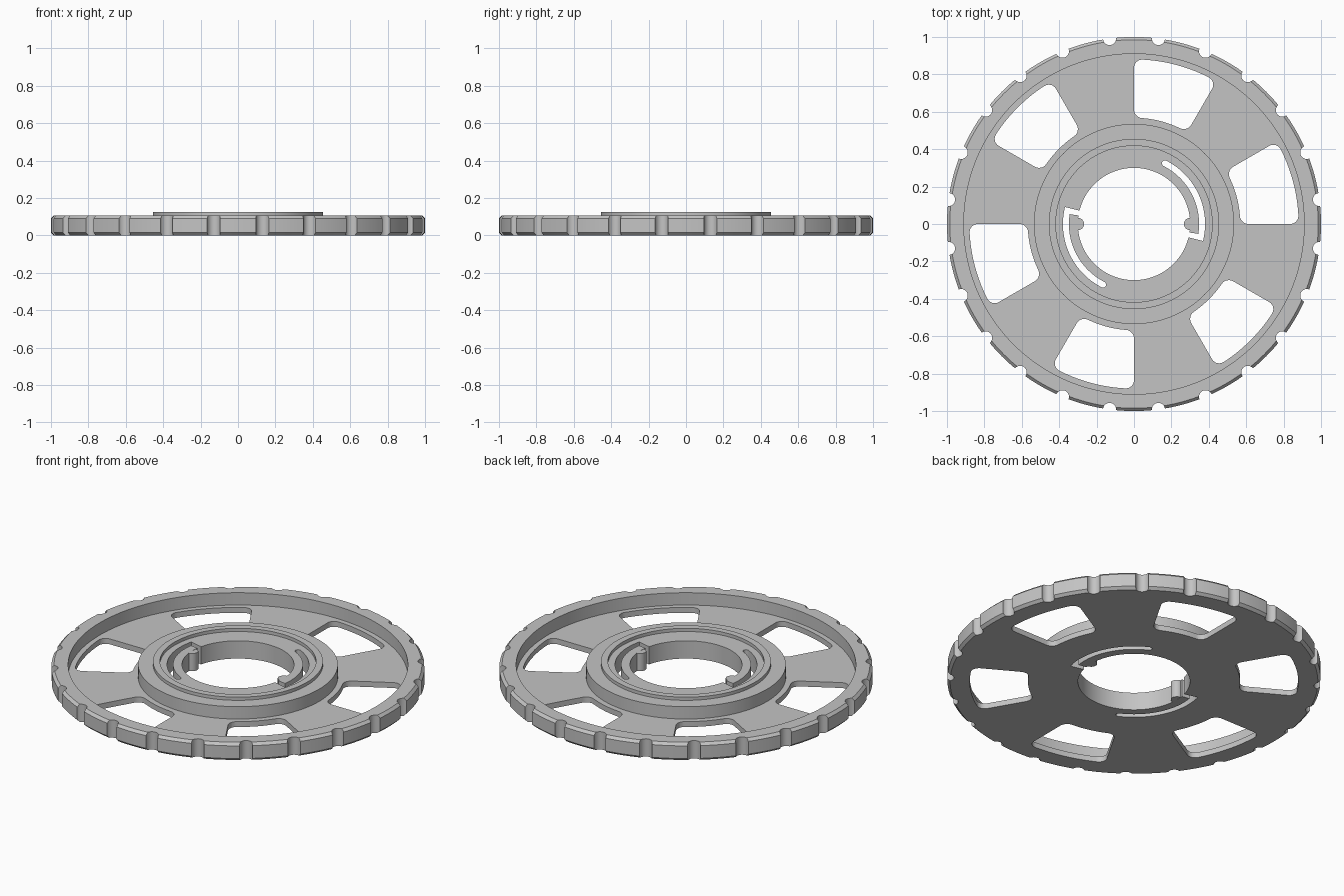
import bpy, bmesh
from math import sin, cos, pi, radians

cube = bpy.data.objects.get("Cube")
if cube:
    bpy.data.objects.remove(cube, do_unlink=True)

grey = bpy.data.materials.new("plain grey")
grey.use_nodes = True
colour = (0.55, 0.55, 0.55, 1)
grey.diffuse_color = colour
grey.node_tree.nodes["Principled BSDF"].inputs["Base Color"].default_value = colour


def make_object(name, bm):
    bmesh.ops.recalc_face_normals(bm, faces=bm.faces)
    mesh = bpy.data.meshes.new(name)
    bm.to_mesh(mesh)
    bm.free()
    mesh.materials.append(grey)
    obj = bpy.data.objects.new(name, mesh)
    bpy.context.collection.objects.link(obj)
    return obj


def lathe(name, profile, steps=192):
    """Revolve a closed (radius, height) profile about z."""
    bm = bmesh.new()
    rings = []
    for i in range(steps):
        a = 2 * pi * i / steps
        rings.append([bm.verts.new((r * cos(a), r * sin(a), z)) for r, z in profile])
    n = len(profile)
    for i in range(steps):
        p, q = rings[i], rings[(i + 1) % steps]
        for j in range(n):
            k = (j + 1) % n
            bm.faces.new((p[j], q[j], q[k], p[k]))
    return make_object(name, bm)


def prism(bm, polar, turn=0.0, z0=-0.1, z1=0.3):
    """Extrude an outline of (radius, angle) points, turned about z."""
    low, high = [[bm.verts.new((r * cos(a + turn), r * sin(a + turn), z))
                  for r, a in polar] for z in (z0, z1)]
    n = len(polar)
    bm.faces.new(low[::-1])
    bm.faces.new(high)
    for i in range(n):
        j = (i + 1) % n
        bm.faces.new((low[i], low[j], high[j], high[i]))


def arc(r, a0, a1, steps):
    return [(r, a0 + (a1 - a0) * i / steps) for i in range(steps + 1)]


def bend(rc, ac, radius, t0, t1, steps=8):
    """Small round corner centred on the polar point (rc, ac)."""
    ts = [t0 + (t1 - t0) * i / steps for i in range(steps + 1)]
    return [(rc + radius * cos(t), ac + radius * sin(t) / rc) for t in ts]


def round_post(bm, x, y, radius, z0, z1, steps=24):
    low, high = [[bm.verts.new((x + radius * cos(2 * pi * i / steps),
                                y + radius * sin(2 * pi * i / steps), z))
                  for i in range(steps)] for z in (z0, z1)]
    bm.faces.new(low[::-1])
    bm.faces.new(high)
    for i in range(steps):
        j = (i + 1) % steps
        bm.faces.new((low[i], low[j], high[j], high[i]))


# Wheel body: bore, hub with raised ring, thin web, chamfered rim
top, web, ring, bevel = 0.105, 0.032, 0.124, 0.015
wheel = lathe("wheel", [
    (0.30, 0), (1 - bevel, 0), (1, bevel), (1, top - bevel), (1 - bevel, top),
    (0.91, top), (0.91, web), (0.535, web), (0.535, top), (0.455, top),
    (0.455, ring), (0.418, ring), (0.418, top), (0.30, top)])

cut = bmesh.new()

# Six windows with rounded corners
r0, r1, span, f = 0.568, 0.88, radians(30), 0.045
inner, outer = r0 + f, r1 - f
window = (bend(outer, f / outer, f, -pi / 2, 0)
          + arc(r1, f / outer, span - f / outer, 16)[1:-1]
          + bend(outer, span - f / outer, f, 0, pi / 2)
          + bend(inner, span - f / inner, f, pi / 2, pi)
          + arc(r0, span - f / inner, f / inner, 16)[1:-1]
          + bend(inner, f / inner, f, pi, 3 * pi / 2))
for i in range(6):
    prism(cut, window, i * pi / 3)

# Two curved slots that free the spring arms
s0, s1 = 0.348, 0.38
end, tip, gap = radians(63), radians(-8.7), radians(-13.8)
mid, half = (s0 + s1) / 2, (s1 - s0) / 2
slot = (arc(s1, gap, end, 32)
        + bend(mid, end, half, 0, pi)[1:-1]
        + arc(s0, end, tip, 32)
        + [(0.26, tip), (0.26, gap)])
for i in range(2):
    prism(cut, slot, i * pi)

# Grip notches round the rim
for i in range(24):
    a = radians(7.5 + 15 * i)
    round_post(cut, cos(a), sin(a), 0.035, -0.1, 0.3)

cutter = make_object("cutter", cut)
cutter.hide_render = True
mod = wheel.modifiers.new("openings", "BOOLEAN")
mod.operation = "DIFFERENCE"
mod.solver = "EXACT"
mod.object = cutter
bpy.context.view_layer.update()
bpy.context.view_layer.objects.active = wheel
bpy.ops.object.modifier_apply(modifier=mod.name)
bpy.data.objects.remove(cutter, do_unlink=True)

# Round catches on the spring arm tips
bm = bmesh.new()
for side in (-1, 1):
    round_post(bm, side * 0.30, 0, 0.033, 0.0005, top - 0.0005)
catches = make_object("arm_catches", bm)

bpy.ops.object.select_all(action="DESELECT")
for obj in (wheel, catches):
    obj.select_set(True)
bpy.context.view_layer.objects.active = wheel
bpy.ops.object.shade_smooth_by_angle(angle=radians(30))
